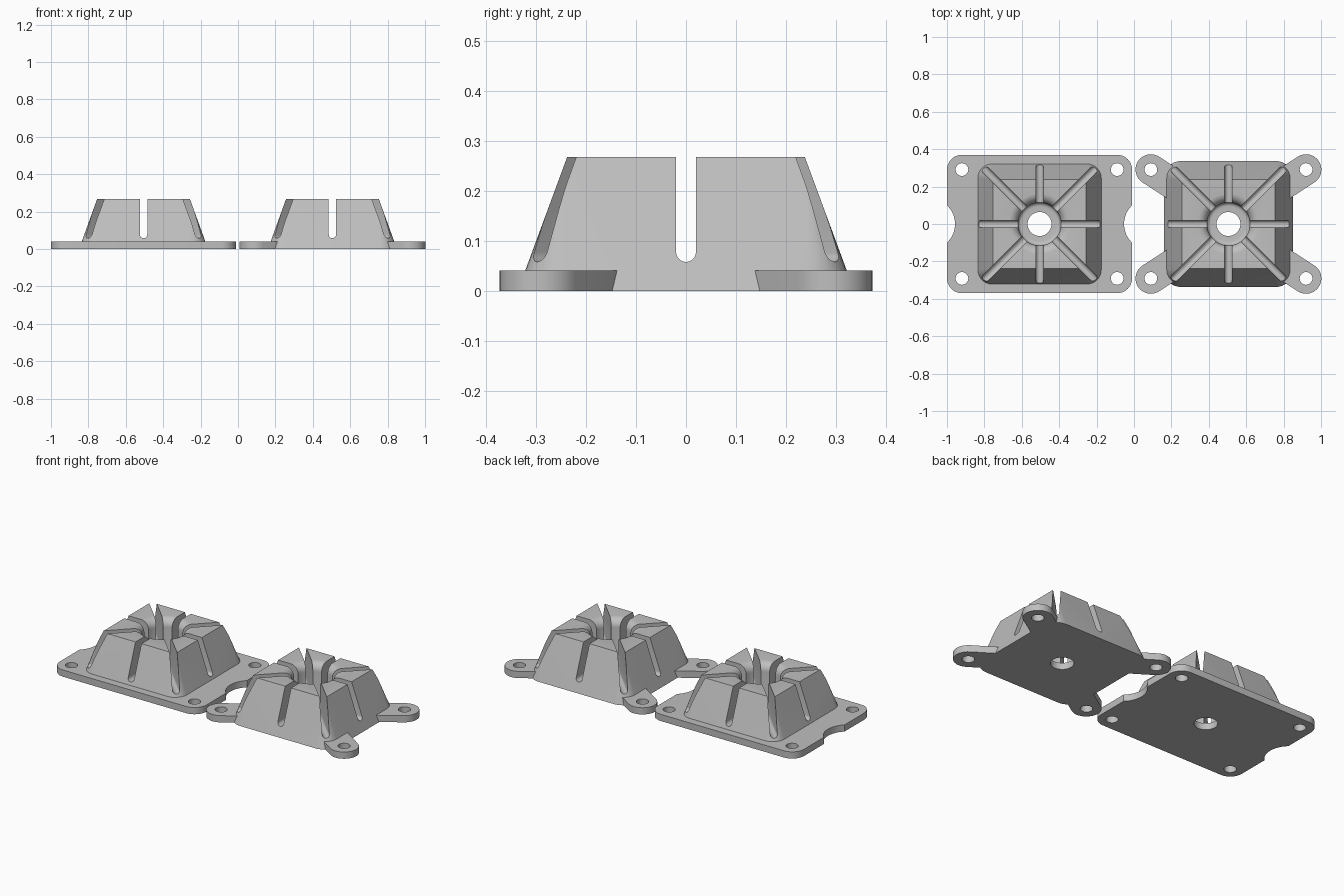
import bpy, bmesh, math
from mathutils import Matrix, Vector

if "Cube" in bpy.data.objects:
    bpy.data.objects.remove(bpy.data.objects["Cube"])

H, PLATE = 0.268, 0.041          # total height, plate thickness
HX, HY = 0.415, 0.291            # screw hole offsets

grey = bpy.data.materials.new("light grey")
grey.diffuse_color = (0.52, 0.52, 0.52, 1)
grey.use_nodes = True
grey.node_tree.nodes["Principled BSDF"].inputs["Base Color"].default_value = grey.diffuse_color


def make(name, bm, x=0.0):
    bmesh.ops.recalc_face_normals(bm, faces=bm.faces)
    me = bpy.data.meshes.new(name)
    bm.to_mesh(me)
    bm.free()
    ob = bpy.data.objects.new(name, me)
    bpy.context.collection.objects.link(ob)
    ob.location.x = x
    me.materials.append(grey)
    return ob


def loft(name, rings, x=0.0):
    """Closed solid through rings of equal point count."""
    bm = bmesh.new()
    rows = [[bm.verts.new(p) for p in r] for r in rings]
    n = len(rows[0])
    for a, b in zip(rows, rows[1:]):
        for i in range(n):
            j = (i + 1) % n
            bm.faces.new((a[i], a[j], b[j], b[i]))
    bm.faces.new(rows[0])
    bm.faces.new(rows[-1])
    return make(name, bm, x)


def rounded(hx, hy, r, z, n=8):
    pts = []
    for k, (sx, sy) in enumerate(((1, 1), (-1, 1), (-1, -1), (1, -1))):
        for i in range(n + 1):
            a = math.pi / 2 * (k + i / n)
            pts.append((sx * (hx - r) + r * math.cos(a),
                        sy * (hy - r) + r * math.sin(a), z))
    return pts


def circle(cx, cy, r, z, n=32):
    return [(cx + r * math.cos(2 * math.pi * i / n),
             cy + r * math.sin(2 * math.pi * i / n), z) for i in range(n)]


def cylinder(name, cx, cy, r, z0, z1, x, n=32):
    return loft(name, [circle(cx, cy, r, z0, n), circle(cx, cy, r, z1, n)], x)


def boolean(ob, other, op):
    m = ob.modifiers.new(op.lower(), 'BOOLEAN')
    m.object, m.operation, m.solver = other, op, 'EXACT'
    bpy.context.view_layer.objects.active = ob
    bpy.ops.object.modifier_apply(modifier=m.name)
    bpy.data.objects.remove(other)


def arm(sx, sy, x):
    """Screw tab: a capsule running from the screw hole into the body."""
    d = Vector((-0.22 * sx, -0.143 * sy))
    c = Vector((HX * sx, HY * sy))
    base = math.atan2(d.y, d.x)
    rings = []
    for z in (0, PLATE):
        pts = []
        for start, ctr in ((base + math.pi / 2, c), (base - math.pi / 2, c + d)):
            for i in range(17):
                a = start + math.pi * i / 16
                pts.append((ctr.x + 0.082 * math.cos(a), ctr.y + 0.082 * math.sin(a), z))
        rings.append(pts)
    return loft("screw_tab", rings, x)


def bowl(x):
    """Cutter for the round cup with a flared lip."""
    prof = [(0.064, -0.1), (0.064, 0.04), (0.095, 0.04)]
    prof += [(0.095 + 0.02 * math.sin(a), 0.06 - 0.02 * math.cos(a))
             for a in (math.pi / 8 * i for i in range(1, 5))]
    prof += [(0.165 - 0.05 * math.cos(a), 0.218 + 0.05 * math.sin(a))
             for a in (math.pi / 16 * i for i in range(8))]
    prof += [(0.164, H + 0.0005), (0.164, 0.4)]
    return loft("cup_cutter", [circle(0, 0, r, z, 64) for r, z in prof], x)


def slot(angle, x):
    """Cutter for a round-bottomed slot running right across the body."""
    w, zc = 0.02, 0.078
    sec = [(w, 0.4), (-w, 0.4)]
    sec += [(-w * math.cos(a), zc - w * math.sin(a))
            for a in (math.pi * i / 10 for i in range(11))]
    rot = Matrix.Rotation(angle, 3, 'Z')
    rings = [[rot @ Vector((s, u, z)) for u, z in sec] for s in (-0.7, 0.7)]
    return loft("slot_cutter", rings, x)


def mount(name, x, tabs):
    # tapered body with corners that sharpen towards the top
    body = loft(name, [rounded(0.345, 0.337, 0.092, 0),
                       rounded(0.248, 0.238, 0.001, H)], x)
    corners = [(sx, sy) for sx in (-1, 1) for sy in (-1, 1)]
    if tabs:
        for sx, sy in corners:
            boolean(body, arm(sx, sy, x), 'UNION')
    else:
        # rounded plate with a shallow notch on each short side
        plate = loft("base_plate", [rounded(0.495, 0.37, 0.08, z) for z in (0, PLATE)], x)
        for s in (-1, 1):
            boolean(plate, cylinder("notch_cutter", s * 0.59, 0, 0.138, -0.1, 0.1, x, 64),
                    'DIFFERENCE')
        boolean(body, plate, 'UNION')
    # cup, slots and screw holes
    boolean(body, bowl(x), 'DIFFERENCE')
    for k in range(4):
        boolean(body, slot(k * math.pi / 4, x), 'DIFFERENCE')
    for sx, sy in corners:
        boolean(body, cylinder("screw_cutter", sx * HX, sy * HY, 0.034, -0.1, 0.1, x),
                'DIFFERENCE')
    bpy.ops.object.select_all(action='DESELECT')
    body.select_set(True)
    bpy.context.view_layer.objects.active = body
    bpy.ops.object.shade_smooth_by_angle(angle=math.radians(30))


mount("plate_mount", -0.505, False)
mount("tab_mount", 0.505, True)
